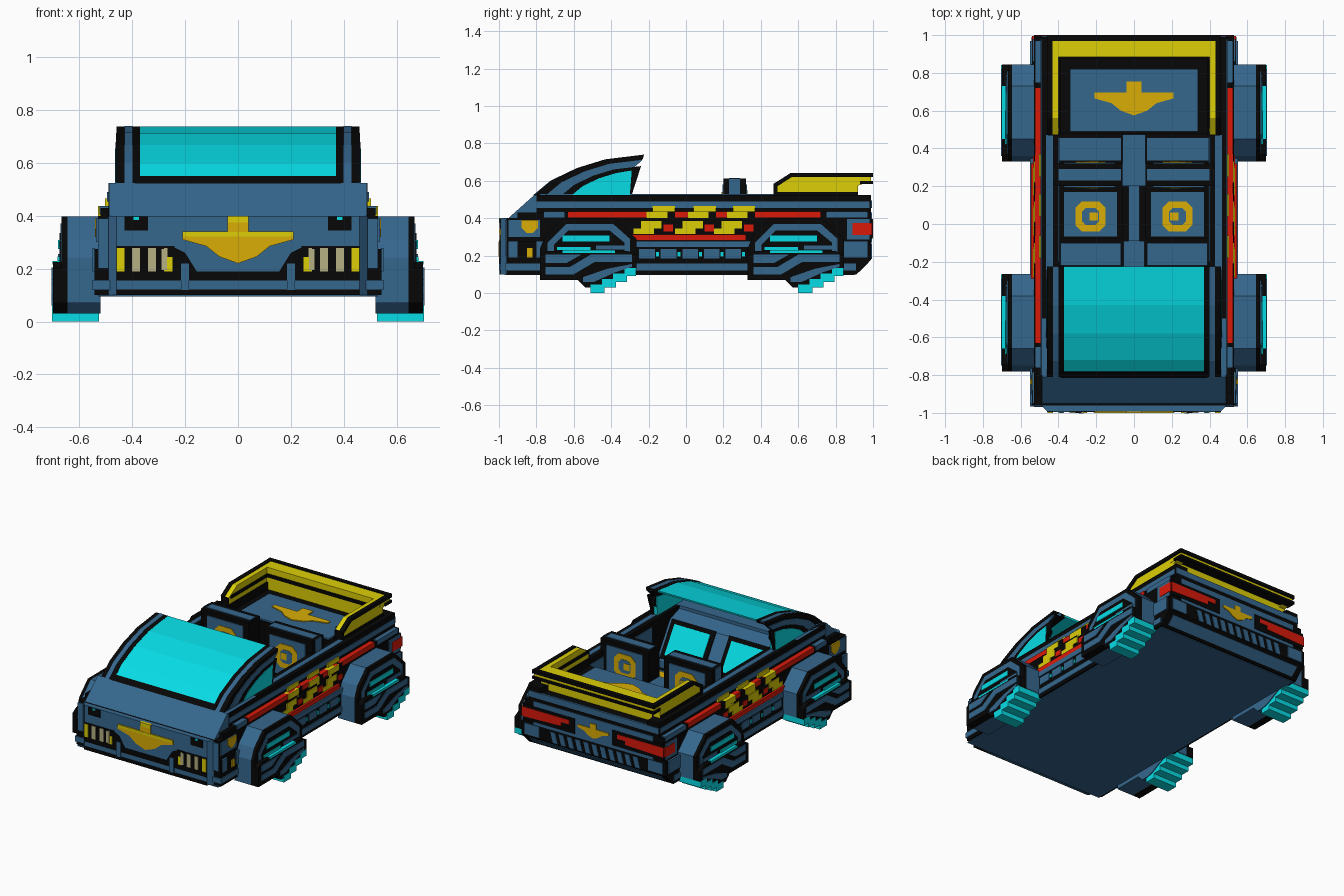
import bpy, bmesh

def material(name, r, g, b):
    m = bpy.data.materials.new(name)
    m.diffuse_color = (r, g, b, 1)
    return m

BLACK = material("black", .002, .002, .002)
BLUE = material("steel_blue", .036, .135, .270)
CYAN = material("cyan", .002, .72, .79)
YELLOW = material("yellow", .72, .62, .002)
GOLD = material("gold", .70, .42, .002)
RED = material("red", .70, .010, .003)
BEIGE = material("beige", .47, .44, .23)

def prism(name, mat, pts, axis, a, b, mirror=True):
    """Extrude a 2D outline along an axis from a to b, optionally mirrored in x."""
    put = {'x': lambda p, t: (t, p[0], p[1]),
           'y': lambda p, t: (p[0], t, p[1]),
           'z': lambda p, t: (p[0], p[1], t)}[axis]
    bm = bmesh.new()
    for s in ((1, -1) if mirror else (1,)):
        rings = []
        for t in (a, b):
            vs = []
            for p in pts:
                x, y, z = put(p, t)
                vs.append(bm.verts.new((s * x, y, z)))
            rings.append(vs)
        n = len(pts)
        bm.faces.new(rings[0])
        bm.faces.new(rings[1])
        for i in range(n):
            j = (i + 1) % n
            bm.faces.new((rings[0][i], rings[0][j], rings[1][j], rings[1][i]))
    bmesh.ops.recalc_face_normals(bm, faces=bm.faces)
    me = bpy.data.meshes.new(name)
    bm.to_mesh(me)
    bm.free()
    me.materials.append(mat)
    ob = bpy.data.objects.new(name, me)
    bpy.context.collection.objects.link(ob)
    return ob

def box(name, mat, x0, x1, y0, y1, z0, z1, mirror=True):
    return prism(name, mat, [(y0, z0), (y1, z0), (y1, z1), (y0, z1)], 'x', x0, x1, mirror)

def wide(name, mat, x, y0, y1, z0, z1):
    return box(name, mat, -x, x, y0, y1, z0, z1, False)

# --- hull: sills, nose, tail, floor ---
prism("hull_side", BLACK, [(-.96, .1), (-.96, .4), (.99, .4), (.99, .18), (.91, .1)], 'x', .40, .53)
prism("hull_tail", BLACK, [(.48, .1), (.48, .49), (.99, .49), (.99, .18), (.91, .1)], 'x', -.40, .40, False)
wide("hull_front", BLACK, .40, -.96, -.55, .1, .4)
wide("floor", BLACK, .40, -.55, .48, .1, .2)
wide("underside", BLUE, .53, -.97, .9, .095, .1)
prism("nose", BLUE, [(-.46, -.992), (.46, -.992), (.49, -.96), (-.49, -.96)], 'z', .1, .4, False)
prism("hood", BLUE, [(-.95, .4), (-.81, .525), (-.5, .525), (-.5, .4)], 'x', -.488, .488, False)
box("upper_wall", BLACK, .40, .49, -.8, .99, .4, .525)
box("wall_top_trim", BLUE, .43, .465, -.78, .47, .525, .529)
box("cockpit_wall_panel", BLUE, .394, .40, -.2, .46, .36, .49)
box("upper_side_trim", BLUE, .49, .495, -.8, .98, .455, .49)
box("side_ledge", BLACK, .49, .52, -.9, .99, .39, .43)
box("red_stripe_upper", RED, .49, .524, -.63, .72, .405, .437)
box("rear_ledge_trim", BLUE, .495, .524, .75, .97, .405, .437)
box("front_ledge_trim", BLUE, .49, .524, -.76, -.65, .405, .437)

# --- lower side sill ---
prism("lower_sill", BLACK, [(-.96, .1), (-.96, .275), (.99, .275), (.99, .18), (.91, .1)], 'x', .52, .543)
box("sill_strip", BLUE, .54, .55, -.95, .91, .12, .157)
box("sill_top_strip", BLUE, .53, .55, -.32, .36, .245, .278)
for i in range(5):
    y = -.25 + i * .115
    box("sill_panel", BLUE, .54, .548, y, y + .085, .185, .235)
    box("sill_light", CYAN, .54, .549, y + .09, y + .105, .195, .22)
box("red_stripe_lower", RED, .53, .545, -.32, .32, .282, .312)
# stepped diagonal hazard slashes
for y in (-.28, -.06, .15):
    for a, b, z0, z1, x in ((0, .11, .315, .345, .535), (.04, .15, .345, .385, .535), (.07, .18, .385, .437, .530),
                            (.1, .22, .43, .465, .503)):
        box("yellow_slash", YELLOW, .48, x, y + a, y + b, z0, z1)
    box("slash_gap", BLACK, .49, .528, y + .18, y + .22, .40, .437)
    box("slash_red", RED, .53, .534, y + .16, y + .21, .33, .365)

# --- front and rear side panels ---
box("front_side_panel", BLUE, .53, .537, -.95, -.78, .3, .39)
box("front_side_strip", BLUE, .54, .55, -.95, -.9, .19, .278)
box("front_side_strip", BLUE, .54, .55, -.8, -.76, .19, .278)
prism("side_ornament", GOLD, [(-.88, .39), (-.79, .39), (-.79, .35), (-.82, .32), (-.85, .32), (-.88, .35)],
      'x', .53, .541)
box("side_ornament_tip", GOLD, .54, .55, -.85, -.82, .19, .24)
box("rear_side_panel", BLUE, .53, .537, .86, .98, .285, .395)
box("rear_side_strip", BLUE, .54, .55, .82, .97, .19, .278)

# --- front face ---
wide("front_bottom_edge", BLACK, .46, -.996, -.98, .1, .122)
wide("front_grille_band", BLACK, .46, -.996, -.98, .155, .19)
box("headlight_panel", BLACK, .24, .46, -.996, -.98, .17, .285)
prism("grille_wing", BLACK, [(.15, .18), (.25, .18), (.25, .285), (.2, .26)], 'y', -.996, -.98)
box("grille_tick", BLUE, .185, .215, -.999, -.98, .12, .22)
for x, m in ((.262, YELLOW), (.325, BEIGE), (.385, BEIGE), (.443, YELLOW), (.28, BEIGE)):
    box("headlight_slot", m, x - .014, x + .016, -1, -.98, .19, .245 if x < .27 else .278)
box("headlight_gap", BLACK, .279, .31, -1.001, -.99, .19, .28)
box("headlight_inner_lamp", BEIGE, .268, .29, -1.002, -.99, .195, .275)
box("nose_sensor", BLACK, .34, .43, -.996, -.98, .345, .397)
box("nose_sensor_light", CYAN, .375, .395, -.999, -.98, .385, .397)
box("front_corner_panel", BLUE, .49, .53, -.967, -.96, .2, .39)
box("front_corner_strip", BLUE, .47, .55, -.967, -.95, .12, .157)

# --- gold ornaments: half outline mirrored ---
def ornament(name, axis, a, b, k, centre):
    half = [(.07, -.07), (.12, -.03), (.21, -.005), (.21, .025), (.04, .025), (.04, .085)]
    pts = [(0, -.095)] + half + [(-x, v) for x, v in reversed(half)]
    prism(name, GOLD, [(x * k, centre + v * k) for x, v in pts], axis, a, b, False)

ornament("front_ornament", 'y', -.998, -.98, 1, .315)
box("front_ornament_edge", YELLOW, .001, .208, -1, -.98, .322, .338)
wide("front_ornament_top", YELLOW, .038, -1, -.98, .375, .4)
ornament("rear_ornament", 'y', .98, 1, .55, .35)

# --- rear face ---
wide("rear_top_band", BLUE, .49, .98, .995, .455, .495)
wide("rear_main_panel", BLUE, .45, .98, .995, .27, .43)
box("tail_light_surround", BLACK, .14, .53, .98, .997, .29, .395)
prism("tail_light", RED, [(.18, .345), (.24, .345), (.24, .32), (.53, .31), (.53, .375), (.18, .375)],
      'y', .9, 1)
box("tail_light_side", RED, .53, .54, .89, .995, .31, .375)
box("rear_corner_panel", BLUE, .41, .52, .98, .994, .19, .265)
for i in range(11):
    x = -.35 + i * .062
    prism("rear_vent_slat", BLUE, [(x, .182), (x + .036, .182), (x + .056, .255), (x + .02, .255)],
          'y', .98, .994, False)
prism("rear_lower_panel", BLUE, [(.925, .111), (.975, .161), (.972, .168), (.922, .118)], 'x', -.5, .5, False)

# --- rear deck and yellow spoiler ---
wide("rear_deck_panel", BLUE, .34, .49, .82, .49, .5)
ornament("deck_ornament", 'z', .5, .506, 1, .67)
arm = [(.475, .525), (.475, .585), (.56, .637), (.97, .637), (.97, .59), (.92, .575), (.92, .49), (.475, .49)]
prism("spoiler_arm", YELLOW, arm, 'x', .40, .447)
prism("spoiler_arm_edge", BLACK, [(.47, .585), (.56, .642), (1, .642), (1, .62), (.565, .62), (.48, .565)],
      'x', .432, .46)
box("spoiler_arm_front_edge", BLACK, .40, .455, .468, .49, .5, .585)
box("spoiler_arm_base", BLACK, .39, .455, .475, .92, .49, .54)
box("spoiler_inner_stripe", BLACK, .392, .40, .49, .88, .575, .595)
wide("spoiler_rear_wall", YELLOW, .44, .88, .92, .49, .59)
wide("spoiler_wing", YELLOW, .45, .885, .99, .59, .637)
wide("spoiler_wing_edge", BLACK, .46, .97, 1, .62, .643)
wide("spoiler_wing_lower_edge", BLACK, .46, .93, 1, .583, .6)
wide("spoiler_rear_stripe", BLACK, .40, .873, .885, .575, .595)

# --- windshield: nested scaled copies of one arc ---
ARC = [(-.81, .525), (-.72, .60), (-.58, .667), (-.43, .713), (-.225, .738)]
BACK = [(-.235, .71), (-.29, .66), (-.27, .61), (-.30, .58), (-.30, .525)]

def scaled(k, pts):
    return [(-.28 + (y + .28) * k, .525 + (z - .525) * k) for y, z in pts]

def band(k0, k1):
    return scaled(k1, ARC) + scaled(k0, ARC)[::-1]

prism("windshield_glass", CYAN, band(.94, 1.0), 'x', -.37, .37, False)
prism("windshield_frame", BLACK, band(.9, 1.002), 'x', .37, .46)
prism("windshield_frame_stripe", BLUE, band(.92, 1.01), 'x', .40, .43)
prism("windshield_base", BLACK, [(-.815, .523), (-.783, .551), (-.775, .54), (-.79, .51)], 'x', -.39, .39, False)
prism("side_window_frame", BLACK, ARC + BACK, 'x', .43, .455)
prism("side_window_blue", BLUE, scaled(.88, ARC) + [(-.29, .66), (-.30, .525)], 'x', .45, .461)
prism("side_window_inner", BLACK, scaled(.72, ARC) + [(-.29, .525)], 'x', .45, .463)
prism("side_window_glass", CYAN, scaled(.62, ARC[:4]) + [(-.29, .655), (-.30, .525)], 'x', .424, .466)

# --- dashboard with sloped screens ---
prism("dashboard", BLUE, [(-.26, .2), (-.26, .25), (-.40, .47), (-.55, .52), (-.55, .2)], 'x', -.40, .40, False)
prism("screen_surround", BLACK, [(-.262, .26), (-.256, .264), (-.394, .48), (-.40, .476)], 'x', .05, .38)
prism("screen", CYAN, [(-.275, .285), (-.267, .289), (-.375, .459), (-.383, .455)], 'x', .08, .35)

# --- cockpit and seats ---
box("foot_panel", BLUE, .07, .39, -.22, -.1, .2, .21)
wide("console_front", BLUE, .055, -.26, -.09, .2, .24)
wide("console_middle", BLUE, .03, -.09, .2, .2, .3)
wide("console_rear", BLUE, .06, .2, .475, .2, .4)
box("rear_shelf", BLACK, .06, .40, .32, .48, .2, .33)
box("rear_shelf_panel", BLUE, .07, .395, .335, .455, .33, .336)
box("seat_cushion", BLACK, .06, .40, -.08, .21, .2, .29)
box("seat_cushion_panel", BLUE, .09, .37, -.065, .17, .29, .297)
box("seat_back", BLACK, .06, .42, .2, .32, .2, .612)
box("seat_back_top", BLUE, .07, .40, .23, .29, .612, .616)
box("seat_back_side", BLUE, .42, .424, .23, .29, .5, .612)
box("seat_back_front_panel", BLUE, .1, .37, .194, .2, .33, .58)
box("seat_back_rear_panel", BLUE, .1, .37, .32, .326, .36, .58)

# octagonal gold pad with a blue inset and a gold stud
def seat_ornament(name, axis, a, b, inset, centre):
    def octagon(part, mat, r, c, s, t, x0=.23):
        pts = [(r, c), (c, r), (-c, r), (-r, c), (-r, -c), (-c, -r), (c, -r), (r, -c)]
        prism(name + part, mat, [(x0 + x, centre + v) for x, v in pts], axis, s, t)
    octagon("", GOLD, .08, .045, a, b)
    octagon("_inset", BLUE, .045, .025, a, b + inset)
    octagon("_stud", GOLD, .022, .022, a, b + 2 * inset, .213)

seat_ornament("seat_cushion_ornament", 'z', .29, .301, .003, .04)
seat_ornament("seat_front_ornament", 'y', .2, .19, -.002, .46)
seat_ornament("seat_rear_ornament", 'y', .32, .33, .002, .47)

# --- wheel pods with cyan stepped thrusters ---
POD = [(0, .07), (0, .24), (.03, .31), (.12, .398), (.40, .398), (.515, .29), (.515, .13),
       (.45, .1), (.39, .07), (.33, .04), (.28, .03), (.24, .03), (.2, .07)]
LOWER = [(0, .07), (0, .2), (.04, .225), (.47, .225), (.515, .2), (.515, .13), (.45, .1), (.39, .07),
         (.33, .04), (.28, .03), (.24, .03), (.2, .07)]
HEX = [(.04, .2), (.04, .27), (.14, .37), (.39, .37), (.48, .29), (.48, .2)]
INNER = [(.075, .2), (.075, .26), (.15, .335), (.37, .335), (.45, .27), (.45, .2)]
STRIPES = [[(.03, .1), (.18, .1), (.29, .165), (.49, .165), (.49, .205), (.27, .205), (.16, .14), (.03, .14)],
           [(.23, .06), (.29, .06), (.4, .11), (.49, .14), (.49, .155), (.36, .13), (.23, .085)],
           [(.03, .16), (.14, .16), (.22, .205), (.03, .205)]]

for y0 in (-.78, .33):
    def at(pts):
        return [(y0 + y, z) for y, z in pts]
    prism("wheel_pod", BLUE, at(POD), 'x', .52, .645)
    prism("wheel_pod_edge", BLACK, at(POD), 'x', .645, .668)
    prism("wheel_pod_lower", BLACK, at(LOWER), 'x', .668, .70)
    prism("wheel_pod_ring", BLUE, at(HEX), 'x', .66, .672)
    prism("wheel_pod_recess", BLACK, at(INNER), 'x', .66, .675)
    for s in STRIPES:
        prism("wheel_pod_stripe", BLUE, at(s), 'x', .69, .705)
    box("wheel_light_upper", CYAN, .67, .680, y0 + .12, y0 + .37, .275, .308)
    box("wheel_light_lower", CYAN, .67, .682, y0 + .09, y0 + .27, .229, .247)
    box("wheel_ledge_light", CYAN, .67, .701, y0 + .12, y0 + .40, .215, .229)
    box("wheel_bar", BLUE, .67, .680, y0 + .3, y0 + .46, .232, .255)
    for i in range(4):
        y, z = y0 + .27 + .06 * i, .03 * i
        box("thruster_step", CYAN, .525, .703, y, min(y + .075, y0 + .512), z, z + .045)
